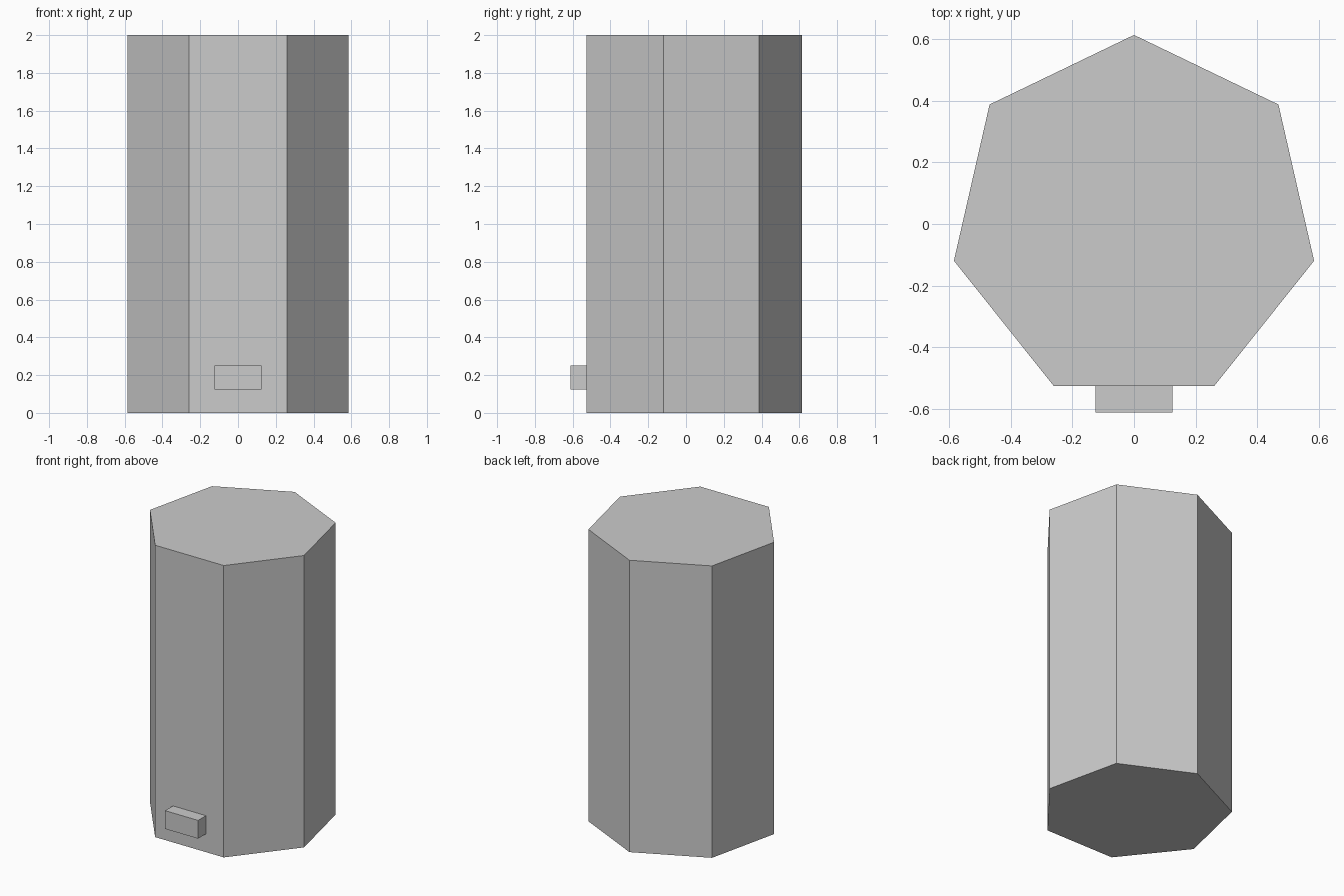
import bpy, bmesh
from math import sin, cos, tau

if "Cube" in bpy.data.objects:
    bpy.data.objects.remove(bpy.data.objects["Cube"])


def extrude_profile(name, points, z0, z1):
    """Closed flat-shaded prism from a counter-clockwise xy profile."""
    bm = bmesh.new()
    face = bm.faces.new([bm.verts.new((x, y, z0)) for x, y in points])
    ext = bmesh.ops.extrude_face_region(bm, geom=[face], use_keep_orig=True)
    top = [g for g in ext["geom"] if isinstance(g, bmesh.types.BMVert)]
    bmesh.ops.translate(bm, verts=top, vec=(0, 0, z1 - z0))
    bmesh.ops.recalc_face_normals(bm, faces=bm.faces)
    mesh = bpy.data.meshes.new(name)
    bm.to_mesh(mesh)
    bm.free()
    obj = bpy.data.objects.new(name, mesh)
    bpy.context.collection.objects.link(obj)
    return obj


# Seven-sided column, one corner pointing to the back
R, CY, SIDES = 0.599, 0.014, 7
column = [(-R * sin(tau * i / SIDES), CY + R * cos(tau * i / SIDES))
          for i in range(SIDES)]
extrude_profile("column", column, 0, 2)

# Small block low on the front face
front = min(y for x, y in column)
block = [(-0.125, -0.611), (0.125, -0.611), (0.125, front), (-0.125, front)]
extrude_profile("front_block", block, 0.125, 0.25)
